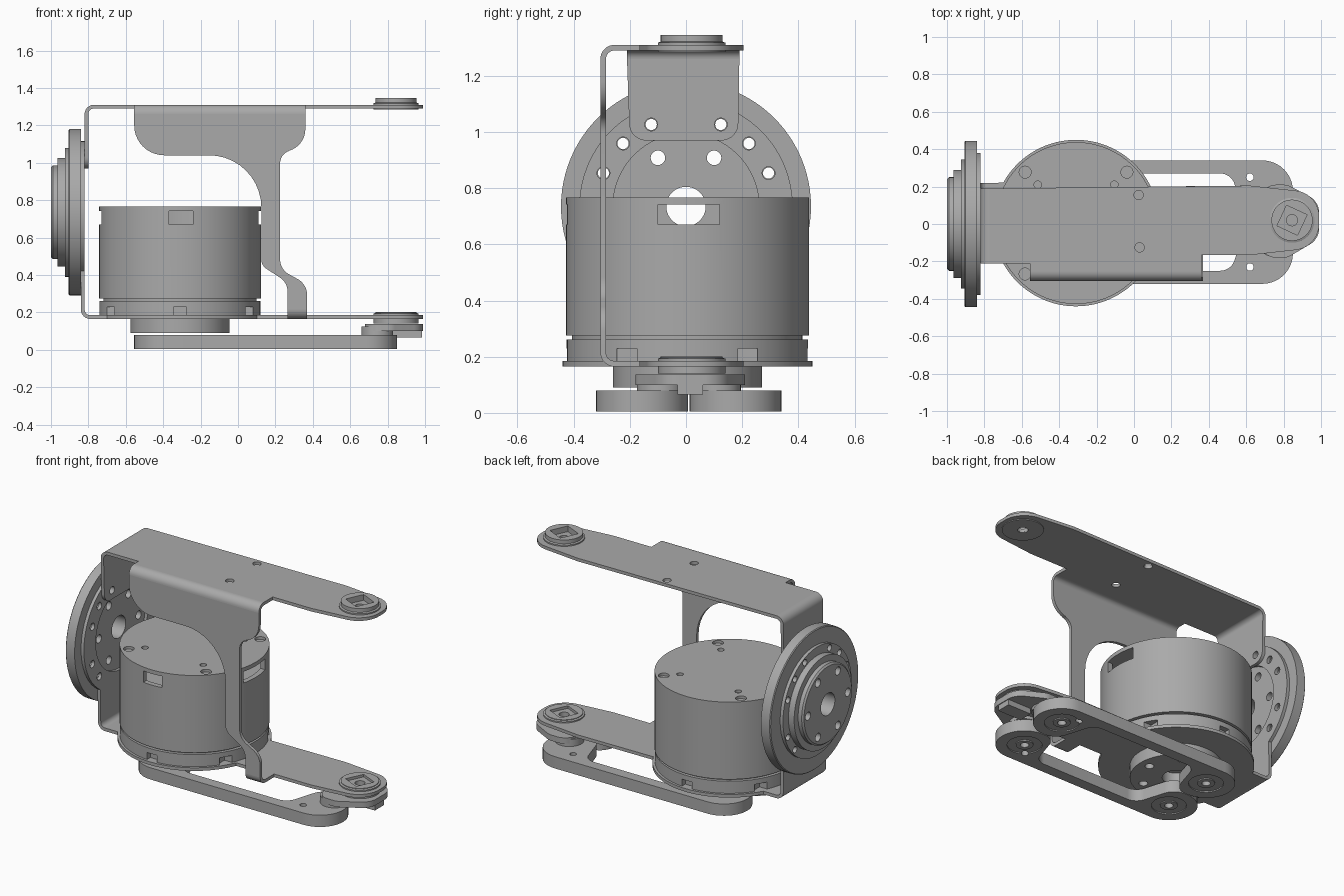
import bpy, bmesh
from math import sin, cos, tan, pi, radians
from mathutils import Vector

if "Cube" in bpy.data.objects:
    bpy.data.objects.remove(bpy.data.objects["Cube"])

grey = bpy.data.materials.new("machined grey")
grey.use_nodes = True
GREY = (0.4, 0.4, 0.4, 1)
grey.diffuse_color = GREY
grey.node_tree.nodes["Principled BSDF"].inputs["Base Color"].default_value = GREY
parts = []


def place(axis, u, v, w):
    return {"x": (w, u, v), "y": (u, w, v), "z": (u, v, w)}[axis]


def arc(cx, cy, r, a0, a1, n=48):
    angles = [radians(a0 + (a1 - a0) * i / n) for i in range(n + 1)]
    return [(cx + r * cos(a), cy + r * sin(a)) for a in angles]


def rounded(corners, n=10):
    """Polygon whose corners (x, y, radius) are filleted."""
    out = []
    for i, c in enumerate(corners):
        p = Vector(c[:2])
        if len(c) < 3:
            out.append(tuple(p))
            continue
        a = (Vector(corners[i - 1][:2]) - p).normalized()
        b = (Vector(corners[(i + 1) % len(corners)][:2]) - p).normalized()
        half = a.angle(b) / 2
        t = c[2] / tan(half)
        mid = p + (a + b).normalized() * c[2] / sin(half)
        s, e = p + a * t - mid, p + b * t - mid
        turn = s.angle_signed(e)
        for k in range(n + 1):
            f = -turn * k / n
            out.append((mid.x + s.x * cos(f) - s.y * sin(f), mid.y + s.x * sin(f) + s.y * cos(f)))
    return out


def finish(name, bm):
    bmesh.ops.remove_doubles(bm, verts=bm.verts, dist=1e-5)
    bmesh.ops.recalc_face_normals(bm, faces=bm.faces)
    me = bpy.data.meshes.new(name)
    bm.to_mesh(me)
    bm.free()
    me.materials.append(grey)
    ob = bpy.data.objects.new(name, me)
    bpy.context.collection.objects.link(ob)
    parts.append(ob)
    return ob


def plate(name, outline, lo, hi, axis="z"):
    """Flat outline extruded along an axis."""
    bm = bmesh.new()
    verts = [bm.verts.new(place(axis, u, v, lo)) for u, v in outline]
    bmesh.ops.remove_doubles(bm, verts=verts, dist=1e-5)
    face = bm.faces.new([v for v in verts if v.is_valid])
    new = bmesh.ops.extrude_face_region(bm, geom=[face])["geom"]
    shift = Vector(place(axis, 0, 0, hi - lo))
    bmesh.ops.translate(bm, vec=shift, verts=[g for g in new if isinstance(g, bmesh.types.BMVert)])
    return finish(name, bm)


def disc(name, u, v, r, lo, hi, axis="z", n=64):
    return plate(name, arc(u, v, r, 0, 360 - 360 / n, n - 1), lo, hi, axis)


def box(name, x0, x1, y0, y1, z0, z1):
    return plate(name, [(x0, y0), (x1, y0), (x1, y1), (x0, y1)], z0, z1)


def lathe(name, profile, u, v, axis="z", n=96):
    """Closed (radius, height) profile spun around an axis."""
    bm = bmesh.new()
    rings = []
    for k in range(n):
        a = 2 * pi * k / n
        rings.append([bm.verts.new(place(axis, u + r * cos(a), v + r * sin(a), h)) for r, h in profile])
    for k in range(n):
        p, q = rings[k], rings[(k + 1) % n]
        for i in range(len(profile)):
            j = (i + 1) % len(profile)
            bm.faces.new((p[i], p[j], q[j], q[i]))
    return finish(name, bm)


def cut(target, *cutters):
    for c in cutters:
        mod = target.modifiers.new("cut", "BOOLEAN")
        mod.operation, mod.object = "DIFFERENCE", c
        bpy.context.view_layer.objects.active = target
        bpy.ops.object.modifier_apply(modifier=mod.name)
        parts.remove(c)
        bpy.data.objects.remove(c)


def holes(target, spots, r, lo, hi, axis="z", n=20):
    cut(target, *[disc("hole", u, v, r, lo, hi, axis, n) for u, v in spots])


def ring(cx, cy, r, angles):
    return [arc(cx, cy, r, a, a, 1)[0] for a in angles]


def bend(name, u, v, a0, lo, hi, axis):
    return plate(name, arc(u, v, .05, a0, a0 + 90, 10) + arc(u, v, .03, a0 + 90, a0, 10), lo, hi, axis)


MX, MY, DZ = -.31, .005, .735      # main motor centre, side motor height
TX, TY = .845, .02                 # arm tip pivot
tip = [(.62, .205, .1), (.99, .165, .14), (.99, -.125, .14), (.63, -.165, .1)]

# Upper arm plate with its back tab
top = plate("upper_arm", rounded([(-.77, .19)] + tip + [(.36, -.165), (.36, -.255), (-.555, -.255),
            (-.555, -.21), (-.77, -.21)]), 1.29, 1.31)
holes(top, [(.025, .155), (.03, -.125)], .025, 1.2, 1.4)
holes(top, [(TX, TY)], .03, 1.2, 1.4)
bend("upper_back_bend", -.77, 1.26, 90, -.21, .19, "y")
tab = plate("upper_back_tab", rounded([(-.21, 1.26), (-.2, .97, .06), (.185, .97, .06), (.19, 1.26)]),
            -.82, -.80, "x")
holes(tab, ring(0, DZ, .317, (67, 113)), .023, -.9, -.7, "x")

# Lower arm plate: round motor seat, straight arm and front foot
bottom = plate("lower_arm", rounded(list(reversed(
    arc(MX, MY, .445, 26, 151) + [(-.79, .22), (-.79, -.21)] + arc(MX, MY, .445, 209, 337.5)
    + [(.265, -.165), (.265, -.255), (.37, -.255), (.37, -.165)] + tip[::-1]))), .165, .185)
holes(bottom, [(TX, TY)], .03, .1, .3)
bend("lower_back_bend", -.79, .215, 180, -.21, .22, "y")
back = plate("lower_back_plate", [(-.21, .215), (.22, .215)] + arc(0, DZ, .38, -55, 236), -.84, -.82, "x")
cut(back, disc("opening", 0, DZ, .26, -.9, -.7, "x"))
outer_ring = ring(0, DZ, .317, (22, 45, 67, 113, 135, 158, 202, 225, 315, 338))
holes(back, outer_ring, .023, -.9, -.7, "x")

# Front brace joining the two arms
plate("front_brace", rounded([(-.555, 1.26), (-.555, 1.04, .16), (.125, 1.04, .28), (.125, .45, .06),
      (.265, .36, .09), (.265, .215), (.37, .215), (.37, .35, .1), (.225, .43, .09),
      (.225, 1.055, .07), (.36, 1.08, .12), (.36, 1.26)]), -.305, -.285, "y")
bend("brace_top_bend", -.255, 1.26, 90, -.555, .36, "x")
bend("brace_bottom_bend", -.255, .215, 180, .265, .37, "x")

# Side motor with stepped hub
side = lathe("side_motor", [(.07, -1), (.24, -1), (.25, -.99), (.25, -.965), (.29, -.965), (.29, -.925),
             (.345, -.925), (.345, -.905), (.44, -.905), (.445, -.9), (.445, -.84), (.07, -.84)], 0, DZ, "x")
holes(side, ring(0, DZ, .2, range(0, 360, 60)), .026, -1.1, -.7, "x")
holes(side, outer_ring, .02, -1.1, -.7, "x")

# Main motor can: hollow top, windows, screw recesses
can = plate("motor_can", arc(MX, MY, .4325, 0, 357, 119), .275, .767)
cut(can, disc("cavity", MX, MY, .4, .6, .745),
    box("side_windows", -.9, .3, -.1, .12, .67, .742),
    box("front_window", -.37, -.24, -.6, -.2, .67, .742))
holes(can, ring(MX, MY, .385, (45, 135, 225, 315)), .032, .75, .8)
holes(can, ring(MX, MY, .29, (45, 135, 225, 315)), .02, .75, .8)

# Motor base: groove, notched ring, output hub
disc("motor_groove", MX, MY, .41, .25, .28)
base = disc("motor_base", MX, MY, .43, .185, .262, n=96)
for a in range(30, 390, 60):
    x, y = ring(MX, MY, .43, (a,))[0]
    cut(base, box("notch", x - .035, x + .035, y - .035, y + .035, .17, .23))
hub = lathe("output_hub", [(.08, .09), (.265, .09), (.265, .165), (.08, .165)], MX, MY)
holes(hub, ring(MX, MY, .2, range(0, 360, 60)), .026, .05, .15)

# Pivot bosses at both arm tips, with a square socket
for name, z, low in (("upper_boss", 1.31, .025), ("lower_boss", .185, .045)):
    boss = lathe(name, [(.03, z - low), (.12, z - low), (.12, z + .008), (.11, z + .012),
                 (.11, z + .036 if z > 1 else z + .016), (.03, z + .036 if z > 1 else z + .016)], TX, TY)
    cut(boss, plate("socket", ring(TX, TY, .085, (20, 110, 200, 290)), z - .005, z + .1))

# Twin linkage bars
bar = rounded([(-.555, .34, .164), (.85, .34, .164), (.85, .012, .164), (.6, .012, .1), (.52, .27, .08),
               (-.22, .27, .08), (-.3, .012, .1), (-.555, .012, .164)])
for name, s in (("left_link", 1), ("right_link", -1)):
    off = 0 if s > 0 else .02
    y = off + s * .175
    link = plate(name, [(u, off + s * v) for u, v in bar], .005, .08)
    holes(link, [(.62, off + s * .25)], .02, -.1, .2)
    for x in (-.39, .685):
        cut(link, lathe("recess", [(.05, -.02), (.1, -.02), (.1, .012), (.05, .012)], x, y, n=40))
        holes(link, [(x, y)], .025, -.02, .05)
    disc(name + "_post", .745, off + s * .11, .085, .08, .125)

# Pivot yoke under the lower arm tip
plate("pivot_yoke", rounded([(.66, .21, .08), (.82, .21, .08), (.99, .12, .1), (.99, -.08, .1),
      (.82, -.18, .08), (.66, -.18, .08), (.7, .015, .08)]), .1, .137)
box("yoke_stub", .82, .985, -.03, .06, .065, .105)

# Crisp edges, smooth rounds
bpy.ops.object.select_all(action="DESELECT")
for ob in parts:
    ob.select_set(True)
bpy.context.view_layer.objects.active = parts[0]
bpy.ops.object.shade_smooth_by_angle(angle=radians(30))
